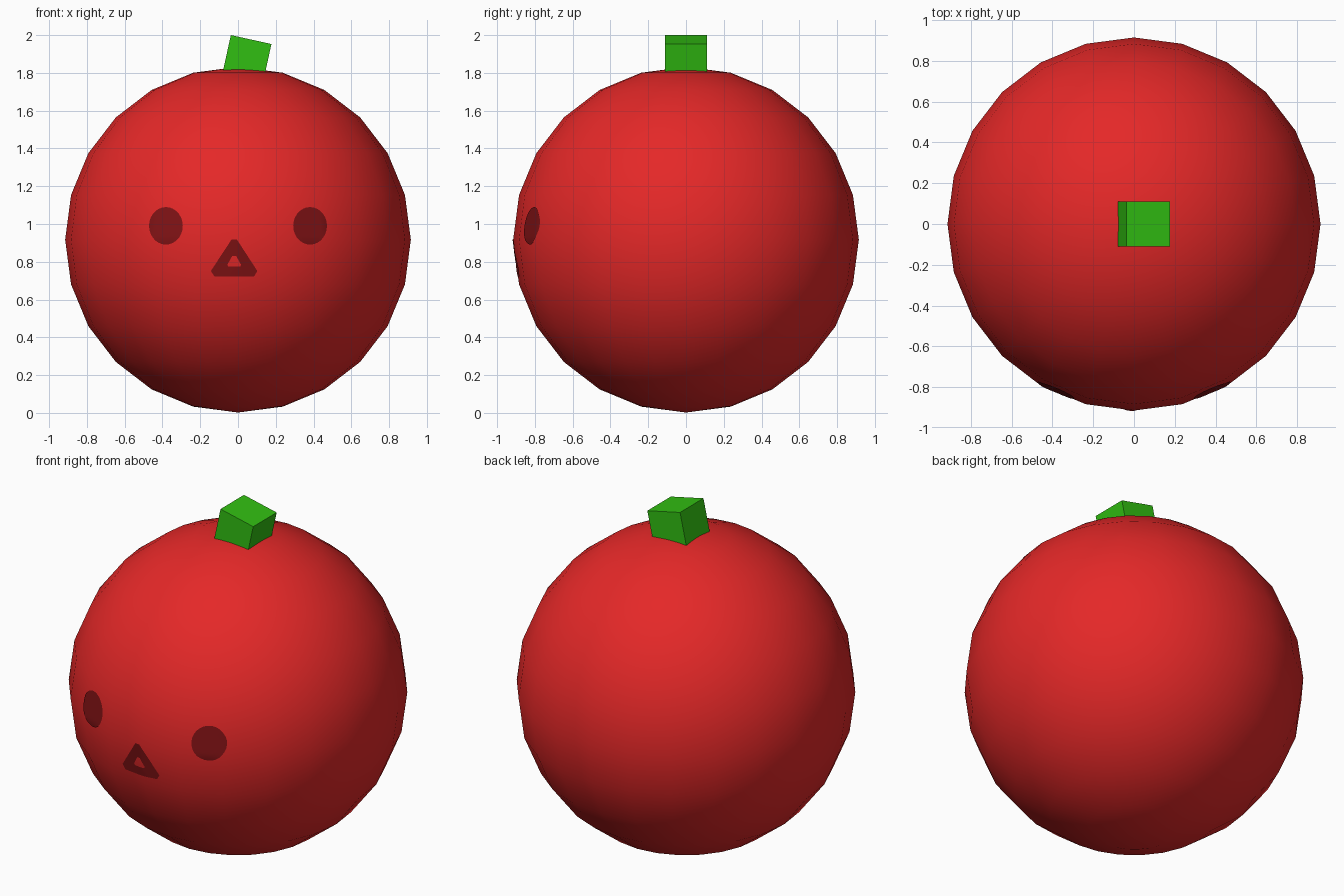
import bpy, bmesh, math
from mathutils import Vector
from mathutils.bvhtree import BVHTree

if "Cube" in bpy.data.objects:
    bpy.data.objects.remove(bpy.data.objects["Cube"])

R, CZ = 0.915, 0.917


def material(name, rgb):
    m = bpy.data.materials.new(name)
    m.diffuse_color = (*rgb, 1)
    m.use_nodes = True
    m.node_tree.nodes["Principled BSDF"].inputs["Base Color"].default_value = m.diffuse_color
    return m


red = material("red", (0.78, 0.021, 0.021))
dark_red = material("dark red", (0.21, 0.006, 0.007))
green = material("green", (0.031, 0.52, 0.006))


def make(name, bm, mat, smooth):
    for f in bm.faces:
        f.smooth = smooth
    me = bpy.data.meshes.new(name)
    bm.to_mesh(me)
    bm.free()
    me.materials.append(mat)
    ob = bpy.data.objects.new(name, me)
    bpy.context.collection.objects.link(ob)
    return ob


# Round body
bm = bmesh.new()
bmesh.ops.create_uvsphere(bm, u_segments=24, v_segments=12, radius=R)
bmesh.ops.translate(bm, verts=bm.verts, vec=(0, 0, CZ))
tree = BVHTree.FromBMesh(bm)
make("body", bm, red, True)

# Tilted stem block sunk into the top
bm = bmesh.new()
bmesh.ops.create_cube(bm, size=0.22)
stem = make("stem", bm, green, False)
stem.location = (0.046, 0, 1.869)
stem.rotation_euler.y = math.radians(12.4)


def on_body(x, z):
    hit = tree.ray_cast(Vector((x, -3, z)), Vector((0, 1, 0)))[0]
    return hit + (hit - Vector((0, 0, CZ))).normalized() * 0.004


def plate(name, outer, inner, layers=5):
    """Thin skin on the front of the body between two (x, z) loops."""
    bm = bmesh.new()
    rings = []
    for k in range(layers + 1):
        t = k / layers
        rings.append([bm.verts.new(on_body(a[0] + (b[0] - a[0]) * t, a[1] + (b[1] - a[1]) * t))
                      for a, b in zip(outer, inner)])
    n = len(outer)
    for a, b in zip(rings, rings[1:]):
        for i in range(n):
            j = (i + 1) % n
            bm.faces.new((a[i], a[j], b[j], b[i]))
    bmesh.ops.remove_doubles(bm, verts=bm.verts, dist=1e-5)
    bm.normal_update()
    make(name, bm, dark_red, True)


def subdivide(loop, cuts=6):
    out = []
    for (ax, az), (bx, bz) in zip(loop, loop[1:] + loop[:1]):
        out += [(ax + (bx - ax) * i / cuts, az + (bz - az) * i / cuts) for i in range(cuts)]
    return out


# Oval eyes
for side, label in ((-1, "left_eye"), (1, "right_eye")):
    angles = [math.tau * i / 28 for i in range(28)]
    cx = 0.38 * side
    plate(label, [(cx + 0.089 * math.cos(a), 0.99 + 0.099 * math.sin(a)) for a in angles],
          [(cx, 0.99)] * 28)

# Triangular mouth ring with blunt corners
outer = [(-0.125, 0.724), (0.085, 0.724), (0.102, 0.752),
         (-0.006, 0.918), (-0.034, 0.918), (-0.143, 0.752)]
inner = [(-0.052, 0.775), (0.012, 0.775), (0.016, 0.785),
         (-0.010, 0.832), (-0.030, 0.832), (-0.056, 0.785)]
plate("mouth", subdivide(outer), subdivide(inner))
